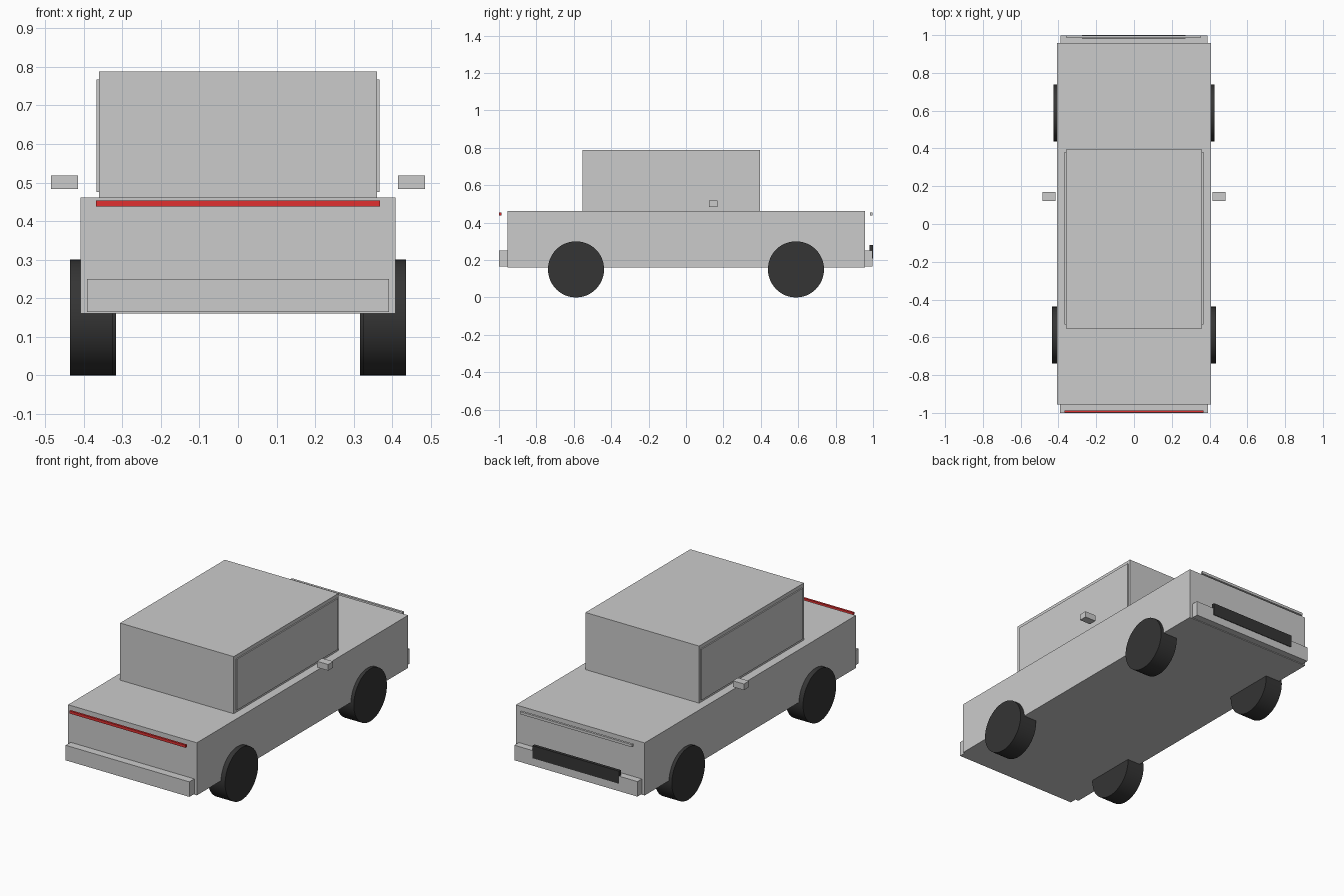
import bpy
from math import pi

if "Cube" in bpy.data.objects:
    bpy.data.objects.remove(bpy.data.objects["Cube"])


def material(name, color):
    m = bpy.data.materials.new(name)
    m.diffuse_color = color
    m.use_nodes = True
    m.node_tree.nodes["Principled BSDF"].inputs["Base Color"].default_value = m.diffuse_color
    return m


DARK = material("dark_rubber", (0.035, 0.035, 0.035, 1))
RED = material("red_light", (0.75, 0.03, 0.03, 1))


def box(name, x, y, z, mat=None):
    """Box from (min, max) ranges on each axis."""
    bpy.ops.mesh.primitive_cube_add(size=1, location=[(a + b) / 2 for a, b in (x, y, z)])
    ob = bpy.context.object
    ob.name = name
    ob.scale = [b - a for a, b in (x, y, z)]
    bpy.ops.object.transform_apply(location=False, rotation=False, scale=True)
    if mat:
        ob.data.materials.append(mat)
    return ob


def wheel(name, x, y, radius=0.15, width=0.11):
    bpy.ops.mesh.primitive_cylinder_add(vertices=48, radius=radius, depth=width,
                                        location=(x, y, radius), rotation=(0, pi / 2, 0))
    ob = bpy.context.object
    ob.name = name
    ob.data.materials.append(DARK)
    bpy.ops.object.shade_smooth_by_angle()


# Main masses
box("body", (-0.408, 0.408), (-0.955, 0.957), (0.16, 0.461))
box("cabin", (-0.36, 0.36), (-0.553, 0.395), (0.46, 0.788))

# Bumpers
box("front_bumper", (-0.392, 0.392), (-1.0, -0.95), (0.164, 0.25))
box("rear_bumper", (-0.39, 0.39), (0.95, 0.997), (0.164, 0.25))

# Light strips standing off both ends, and the dark rear plate
box("red_light_strip", (-0.368, 0.368), (-0.999, -0.987), (0.438, 0.453), RED)
box("pale_light_strip", (-0.357, 0.352), (0.985, 0.998), (0.438, 0.453))
box("dark_plate", (-0.275, 0.273), (0.982, 1.0), (0.208, 0.28), DARK)

# Parts repeated on both sides
for side, s in (("left", -1), ("right", 1)):
    box(f"{side}_side_window", sorted((s * 0.355, s * 0.367)), (-0.533, 0.382), (0.475, 0.767))
    box(f"{side}_mirror", sorted((s * 0.415, s * 0.485)), (0.123, 0.169), (0.483, 0.518))
    wheel(f"{side}_front_wheel", s * 0.38, -0.588)
    wheel(f"{side}_rear_wheel", s * 0.372, 0.588)
